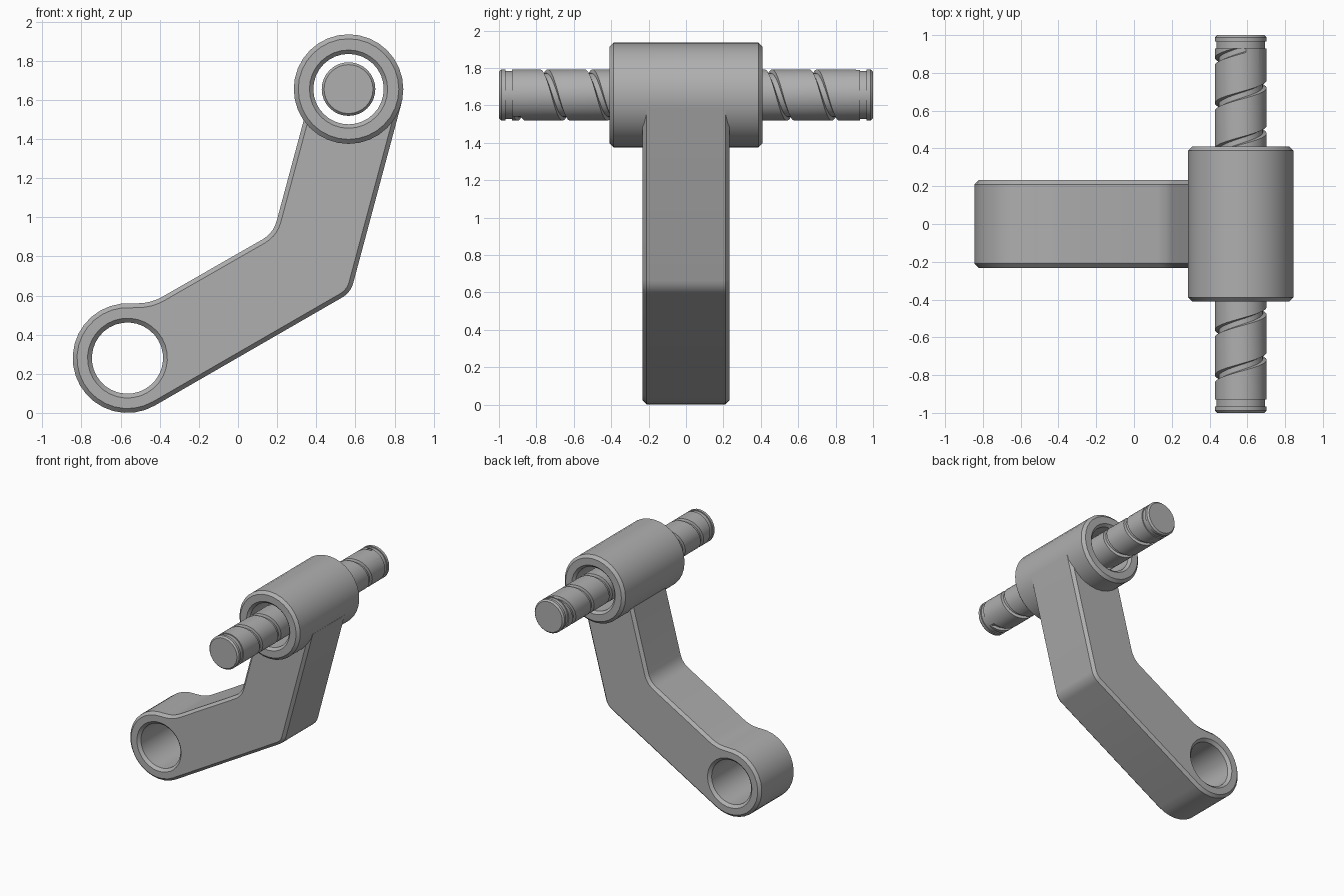
import bpy, bmesh
from math import sin, cos, pi, radians, tan
from mathutils import Vector

cube = bpy.data.objects.get("Cube")
if cube:
    bpy.data.objects.remove(cube, do_unlink=True)

grey = bpy.data.materials.new("machined grey")
grey.use_nodes = True
colour = (0.43, 0.43, 0.43, 1)
grey.diffuse_color = colour
grey.node_tree.nodes["Principled BSDF"].inputs["Base Color"].default_value = colour

LOW = Vector((-0.565, 0.28))     # lower eye centre (x, z)
HIGH = Vector((0.565, 1.655))    # upper sleeve centre (x, z)
SEG = 32


def finish(bm, name):
    mesh = bpy.data.meshes.new(name)
    bm.to_mesh(mesh)
    bm.free()
    mesh.materials.append(grey)
    obj = bpy.data.objects.new(name, mesh)
    bpy.context.collection.objects.link(obj)
    bpy.ops.object.select_all(action='DESELECT')
    obj.select_set(True)
    bpy.context.view_layer.objects.active = obj
    bpy.ops.object.shade_smooth_by_angle(angle=radians(32))


def around(r, y, a):
    """Point on a circle about the sleeve axis; angle runs from top to +x."""
    return (HIGH.x + r * sin(a), y, HIGH.y + r * cos(a))


def lathe(bm, profile, closed=False):
    rings = [[bm.verts.new(around(r, y, 2 * pi * i / SEG)) for i in range(SEG)]
             for r, y in profile]
    pairs = list(zip(rings, rings[1:]))
    if closed:
        pairs.append((rings[-1], rings[0]))
    faces = []
    for p, q in pairs:
        for i in range(SEG):
            j = (i + 1) % SEG
            faces.append(bm.faces.new((p[i], p[j], q[j], q[i])))
    if not closed:
        faces.append(bm.faces.new(rings[-1]))
    bmesh.ops.recalc_face_normals(bm, faces=faces)


def arc(c, r, start, end, n):
    angles = [radians(start + (end - start) * i / n) for i in range(n + 1)]
    return [c + r * Vector((cos(a), sin(a))) for a in angles]


def fillet(corner, heading_in, heading_out, r, n=5):
    """Round a corner between two headings given in degrees."""
    turn = heading_out - heading_in
    side = 1 if turn > 0 else -1
    h = radians(heading_in)
    start = corner - r * tan(radians(abs(turn) / 2)) * Vector((cos(h), sin(h)))
    centre = start + side * r * Vector((-sin(h), cos(h)))
    return arc(centre, r, heading_in - side * 90, heading_out - side * 90, n)


# Cranked arm with a bored lower eye
HALF, CHAMFER = 0.232, 0.022
eye = arc(LOW, 0.28, 120, 300, 16)
rest = fillet(Vector((0.576, 0.615)), 30, 75, 0.12)
rest += [HIGH + 0.28 * Vector((cos(radians(-15)), sin(radians(-15))))]
rest += arc(HIGH, 0.24, -15, -153.6, 8)
rest += fillet(Vector((0.181, 0.919)), 255, 210, 0.15)
rest += fillet(Vector((-0.445, 0.56)), 210, 180, 0.25, 4)
rest += arc(LOW, 0.28, 97, 120, 2)[:-1]
hole = arc(LOW, 0.182, 120, 480, SEG)[:-1]

bm = bmesh.new()
caps = []
for y in (-HALF, HALF):
    e, r, h = [[bm.verts.new((p.x, y, p.y)) for p in pts] for pts in (eye, rest, hole)]
    mid = SEG // 2
    bm.faces.new(e + h[:mid + 1][::-1])
    bm.faces.new([e[-1]] + r + [e[0], h[0]] + h[mid:][::-1])
    caps.append((e + r, h))
for front, back in zip(*caps):
    for i in range(len(front)):
        j = (i + 1) % len(front)
        bm.faces.new((front[i], front[j], back[j], back[i]))
bmesh.ops.recalc_face_normals(bm, faces=bm.faces)
rims = [ed for ed in bm.edges
        if abs(ed.verts[0].co.y - ed.verts[1].co.y) < 1e-5 and ed.calc_face_angle(0) > 1]
bmesh.ops.bevel(bm, geom=rims, offset=CHAMFER, segments=1, affect='EDGES', clamp_overlap=False)
finish(bm, "cranked_arm")

# Upper sleeve
bm = bmesh.new()
half_wall = [(0.18, 0.39), (0.2, 0.41), (0.257, 0.41), (0.28, 0.388)]
lathe(bm, half_wall + [(r, -y) for r, y in reversed(half_wall)], closed=True)
finish(bm, "sleeve")

# Pin with a helical oil groove, swept as one long strip and trimmed
R, PITCH, WIDE, DEPTH, END = 0.137, 0.24, 0.02, 0.02, 0.93
bm = bmesh.new()
rows = []
for i in range(-2 * SEG, 8 * SEG + 1):
    a = 2 * pi * i / SEG
    c = -0.76 + PITCH * i / SEG
    d = DEPTH if -0.9 <= c <= 0.925 else 0
    section = [(R, c - WIDE), (R - d, c - WIDE + 0.006),
               (R - d, c + WIDE - 0.006), (R, c + WIDE)]
    rows.append([bm.verts.new(around(r, y, a)) for r, y in section])
for i in range(len(rows) - 1):
    p, q = rows[i], rows[i + 1]
    for k in range(3):
        bm.faces.new((p[k], p[k + 1], q[k + 1], q[k]))
    if i + SEG + 1 < len(rows):
        bm.faces.new((p[3], rows[i + SEG][0], rows[i + SEG + 1][0], q[3]))
bm.normal_update()
for f in bm.faces:
    m = f.calc_center_median()
    if f.normal.dot(Vector((m.x - HIGH.x, 0, m.z - HIGH.y))) < 0:
        f.normal_flip()
for s in (-1, 1):
    bmesh.ops.bisect_plane(bm, geom=bm.verts[:] + bm.edges[:] + bm.faces[:],
                           plane_co=(0, s * END, 0), plane_no=(0, s, 0), clear_outer=True)
# Collars with a retaining ring groove at both ends
for s in (-1, 1):
    lathe(bm, [(r, s * y) for r, y in ((R, END), (R - 0.008, END), (R - 0.008, 0.965),
                                       (R, 0.965), (R, 0.987), (R - 0.012, 1))])
finish(bm, "grooved_pin")
